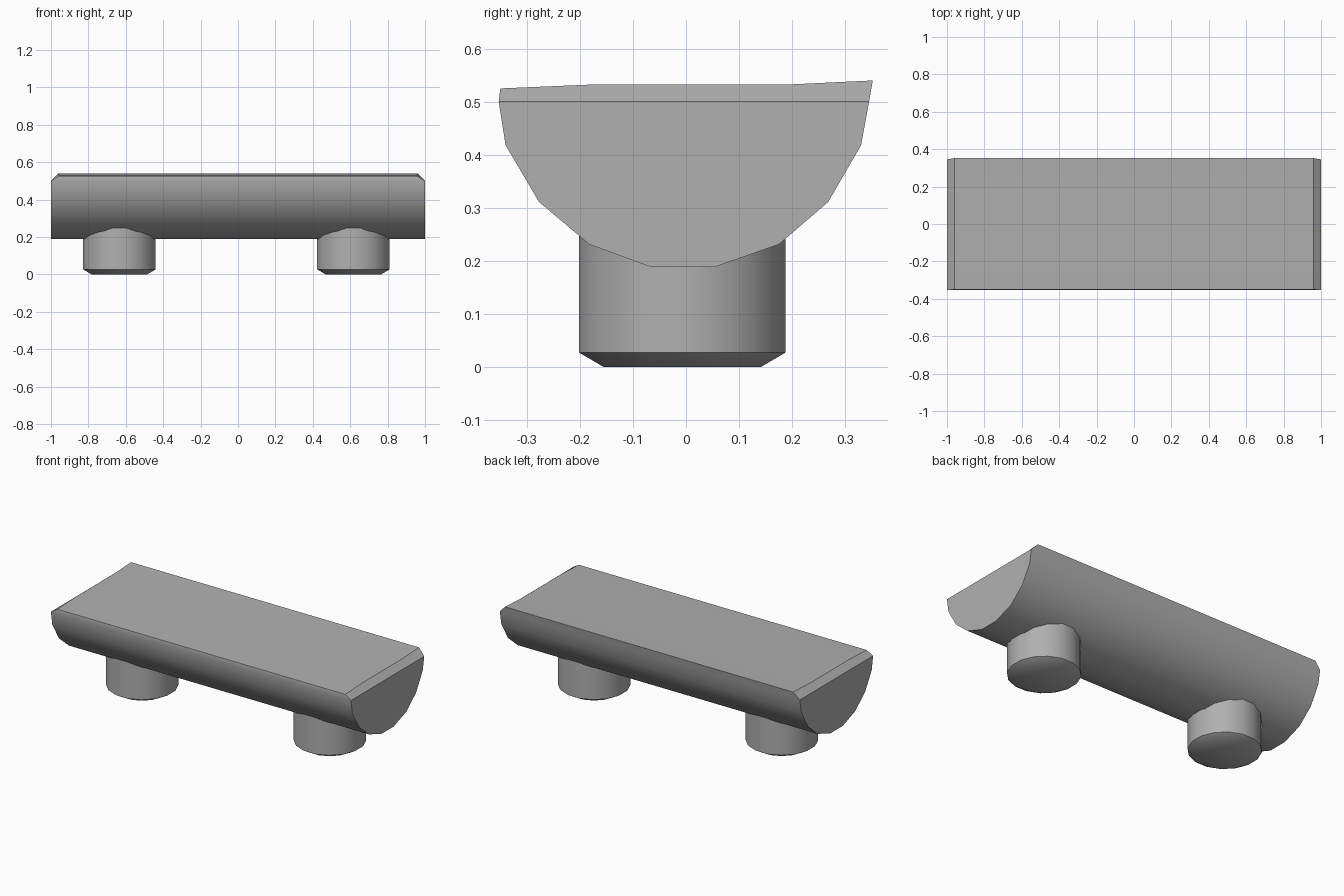
import bpy, bmesh, math

if "Cube" in bpy.data.objects:
    bpy.data.objects.remove(bpy.data.objects["Cube"])

# Mid-grey shared by every part
grey = bpy.data.materials.new("grey")
grey.diffuse_color = (0.435, 0.435, 0.435, 1)
grey.use_nodes = True
grey.node_tree.nodes["Principled BSDF"].inputs["Base Color"].default_value = grey.diffuse_color


def finish(name, bm, angle=32):
    bmesh.ops.recalc_face_normals(bm, faces=bm.faces)
    mesh = bpy.data.meshes.new(name)
    bm.to_mesh(mesh)
    bm.free()
    mesh.materials.append(grey)
    obj = bpy.data.objects.new(name, mesh)
    bpy.context.collection.objects.link(obj)
    bpy.ops.object.select_all(action='DESELECT')
    obj.select_set(True)
    bpy.context.view_layer.objects.active = obj
    bpy.ops.object.shade_smooth_by_angle(angle=math.radians(angle))
    return obj


def skin(bm, rings):
    # Join equal-length closed rings with quads
    loops = [[bm.verts.new(p) for p in ring] for ring in rings]
    n = len(loops[0])
    for a, b in zip(loops, loops[1:]):
        for i in range(n):
            j = (i + 1) % n
            bm.faces.new((a[i], a[j], b[j], b[i]))
    return loops


# Half-log seat: rounded underside, nearly flat top, chamfered top ends
under = [(-0.353, 0.50), (-0.34, 0.418), (-0.277, 0.311), (-0.182, 0.231),
         (-0.065, 0.188), (0.053, 0.188), (0.175, 0.231), (0.268, 0.311),
         (0.33, 0.418), (0.345, 0.50)]
top = [(0.352, 0.54), (0.185, 0.532), (-0.185, 0.532), (-0.35, 0.525)]


def seat_section(side):
    lower = [(side, y, z) for y, z in under]
    upper = [(side * 0.96, y, z) for y, z in top]
    return lower + upper


bm = bmesh.new()
k = len(under)
for ring in skin(bm, [seat_section(-1), seat_section(1)]):
    bm.faces.new(ring[:k])                                # flat end
    bm.faces.new([ring[0], ring[k - 1]] + ring[k:])       # end chamfer
finish("seat", bm)


# Round log legs with chamfered feet
def circle(cx, r, z, n=16):
    return [(cx + r * math.cos((i + 0.5) * math.tau / n),
             -0.007 + r * math.sin((i + 0.5) * math.tau / n), z) for i in range(n)]


for name, x in (("left_leg", -0.634), ("right_leg", 0.617)):
    bm = bmesh.new()
    loops = skin(bm, [circle(x, 0.151, 0), circle(x, 0.198, 0.027),
                      circle(x, 0.198, 0.28)])
    bm.faces.new(loops[0])
    bm.faces.new(loops[-1])
    finish(name, bm)
